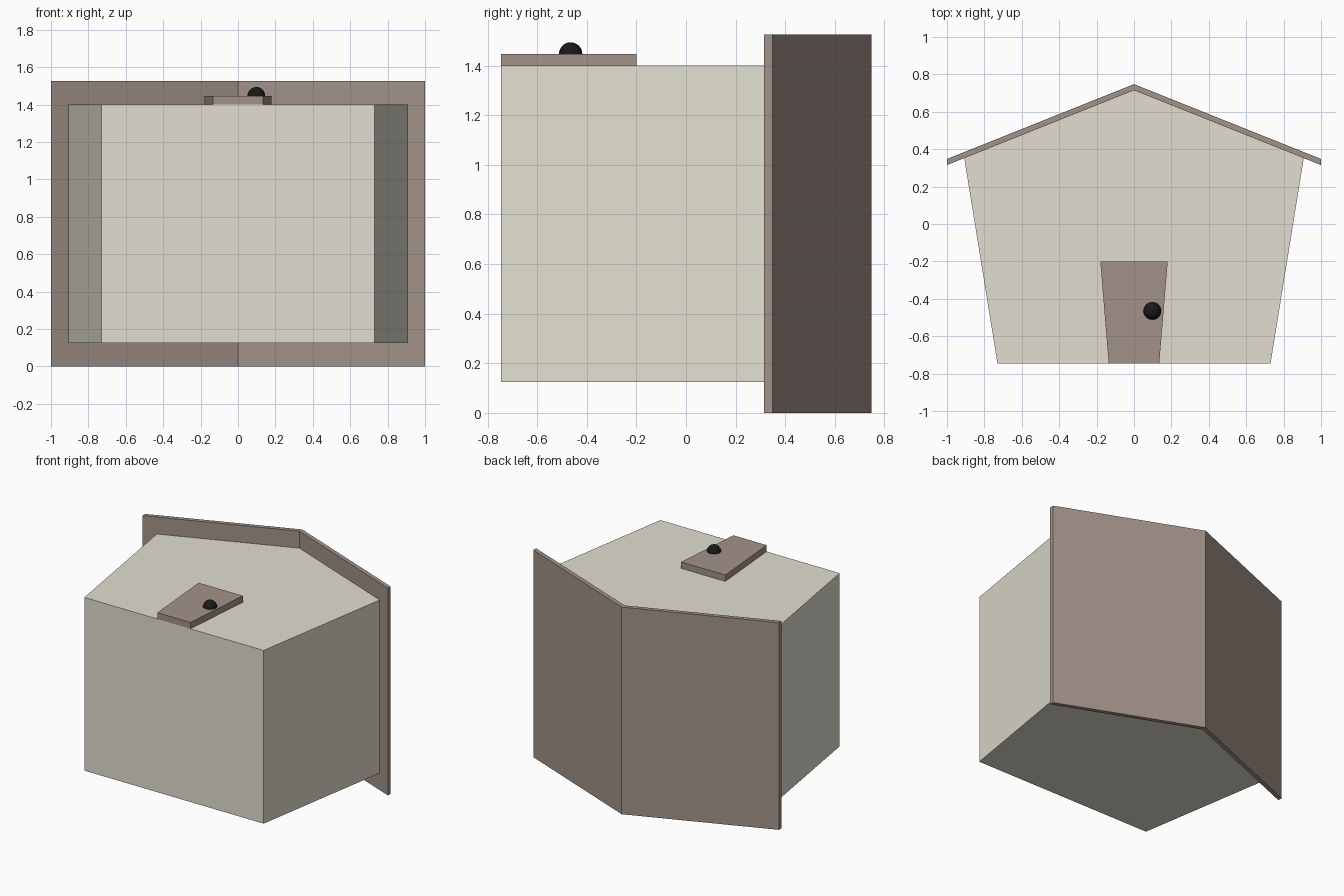
import bpy, bmesh

if "Cube" in bpy.data.objects:
    bpy.data.objects.remove(bpy.data.objects["Cube"])


def material(name, rgb):
    mat = bpy.data.materials.new(name)
    mat.diffuse_color = (*rgb, 1)
    mat.use_nodes = True
    mat.node_tree.nodes["Principled BSDF"].inputs["Base Color"].default_value = mat.diffuse_color
    return mat


def mirrored(half):
    """Close a right-hand half profile (bottom to top) across x = 0."""
    return half + [(-x, y) for x, y in reversed(half) if x > 0]


def extrude_profile(name, points, z0, z1, mat):
    bm = bmesh.new()
    face = bm.faces.new([bm.verts.new((x, y, z0)) for x, y in points])
    res = bmesh.ops.extrude_face_region(bm, geom=[face])
    top = [v for v in res["geom"] if isinstance(v, bmesh.types.BMVert)]
    bmesh.ops.translate(bm, vec=(0, 0, z1 - z0), verts=top)
    bmesh.ops.recalc_face_normals(bm, faces=bm.faces)
    mesh = bpy.data.meshes.new(name)
    bm.to_mesh(mesh)
    bm.free()
    mesh.materials.append(mat)
    obj = bpy.data.objects.new(name, mesh)
    bpy.context.collection.objects.link(obj)
    return obj


cream = material("cream_wall", (0.76, 0.73, 0.63))
brown = material("brown_wood", (0.36, 0.29, 0.25))
black = material("black_knob", (0.01, 0.01, 0.01))

# House walls: tapered pentagon, lying with the facade facing up
extrude_profile("house_walls", mirrored([(0.73, -0.745), (0.908, 0.355), (0, 0.715)]),
                0.125, 1.40, cream)

# Roof: thin V-shaped slab overhanging the walls on both ends
extrude_profile("roof", [(-1, 0.315), (0, 0.715), (1, 0.315),
                         (1, 0.348), (0, 0.748), (-1, 0.348)], 0, 1.525, brown)

# Door: tapered panel on the facade
extrude_profile("door", mirrored([(0.135, -0.745), (0.18, -0.2)]), 1.40, 1.447, brown)

# Round knob half sunk into the door
bpy.ops.mesh.primitive_uv_sphere_add(segments=32, ring_count=16, radius=0.047,
                                     location=(0.098, -0.465, 1.447))
knob = bpy.context.object
knob.name = "door_knob"
knob.data.materials.append(black)
bpy.ops.object.shade_smooth()
